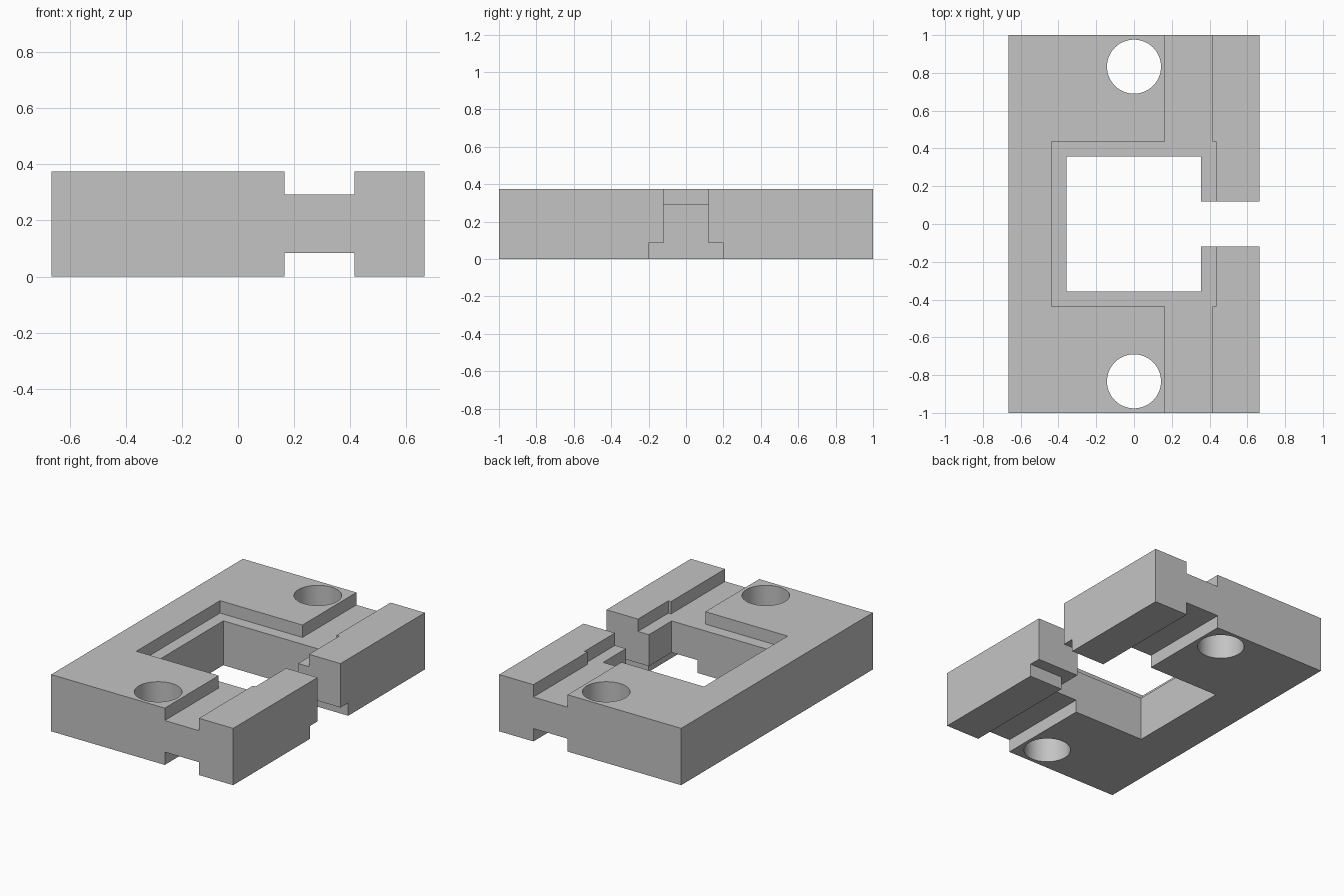
import bpy
import bmesh

cube = bpy.data.objects.get("Cube")
if cube:
    bpy.data.objects.remove(cube, do_unlink=True)

HEIGHT, FLOOR, CEILING = 0.375, 0.293, 0.085   # plate top, upper recess, lower recess
OVER = 0.1                                     # cutter overshoot
EDGE_X, EDGE_Y = 0.665, 1.0

grey = bpy.data.materials.new("plain grey")
grey.use_nodes = True
grey.diffuse_color = (0.55, 0.55, 0.55, 1)
grey.node_tree.nodes["Principled BSDF"].inputs["Base Color"].default_value = (0.55, 0.55, 0.55, 1)


def extrude_outline(name, points, z0, z1):
    """Prism over an XY outline."""
    bm = bmesh.new()
    face = bm.faces.new([bm.verts.new((x, y, z0)) for x, y in points])
    new = bmesh.ops.extrude_face_region(bm, geom=[face])["geom"]
    verts = [v for v in new if isinstance(v, bmesh.types.BMVert)]
    bmesh.ops.translate(bm, verts=verts, vec=(0, 0, z1 - z0))
    bmesh.ops.recalc_face_normals(bm, faces=bm.faces)
    mesh = bpy.data.meshes.new(name)
    bm.to_mesh(mesh)
    bm.free()
    obj = bpy.data.objects.new(name, mesh)
    bpy.context.collection.objects.link(obj)
    return obj


def box(name, x0, x1, y, z0, z1):
    """Block symmetric in y."""
    return extrude_outline(name, [(x0, -y), (x1, -y), (x1, y), (x0, y)], z0, z1)


# C-shaped plate: square window with a slot open to one side
half = [(EDGE_X, 0.12), (0.355, 0.12), (0.355, 0.358), (-0.358, 0.358)]
outline = [(EDGE_X, EDGE_Y)] + half
outline += [(x, -y) for x, y in reversed(half)]
outline += [(EDGE_X, -EDGE_Y), (-EDGE_X, -EDGE_Y), (-EDGE_X, EDGE_Y)]
plate = extrude_outline("slotted_plate", outline, 0, HEIGHT)
plate.data.materials.append(grey)

# Long grooves, window ledge and the wider slot underneath
cutters = [
    box("top_groove_cutter", 0.165, 0.415, EDGE_Y + OVER, FLOOR, HEIGHT + OVER),
    box("bottom_groove_cutter", 0.165, 0.415, EDGE_Y + OVER, -OVER, CEILING),
    box("ledge_cutter", -0.437, 0.435, 0.437, FLOOR, HEIGHT + OVER),
    box("slot_relief_cutter", 0.3, EDGE_X + OVER, 0.2, -OVER, CEILING),
]

# Round mounting holes
for side in (-1, 1):
    bpy.ops.mesh.primitive_cylinder_add(vertices=64, radius=0.143, depth=1,
                                        location=(0, side * 0.833, HEIGHT / 2))
    cutters.append(bpy.context.object)

for cutter in cutters:
    cutter.hide_render = True
    mod = plate.modifiers.new("cut", "BOOLEAN")
    mod.operation = "DIFFERENCE"
    mod.solver = "EXACT"
    mod.object = cutter

# Bake the cuts and drop the helpers
bpy.context.view_layer.update()
graph = bpy.context.evaluated_depsgraph_get()
baked = bpy.data.meshes.new_from_object(plate.evaluated_get(graph))
plate.modifiers.clear()
plate.data = baked
baked.materials.clear()
baked.materials.append(grey)
for poly in baked.polygons:
    poly.material_index = 0
for cutter in cutters:
    bpy.data.objects.remove(cutter, do_unlink=True)

bpy.ops.object.select_all(action="DESELECT")
plate.select_set(True)
bpy.context.view_layer.objects.active = plate
bpy.ops.object.shade_smooth_by_angle()
